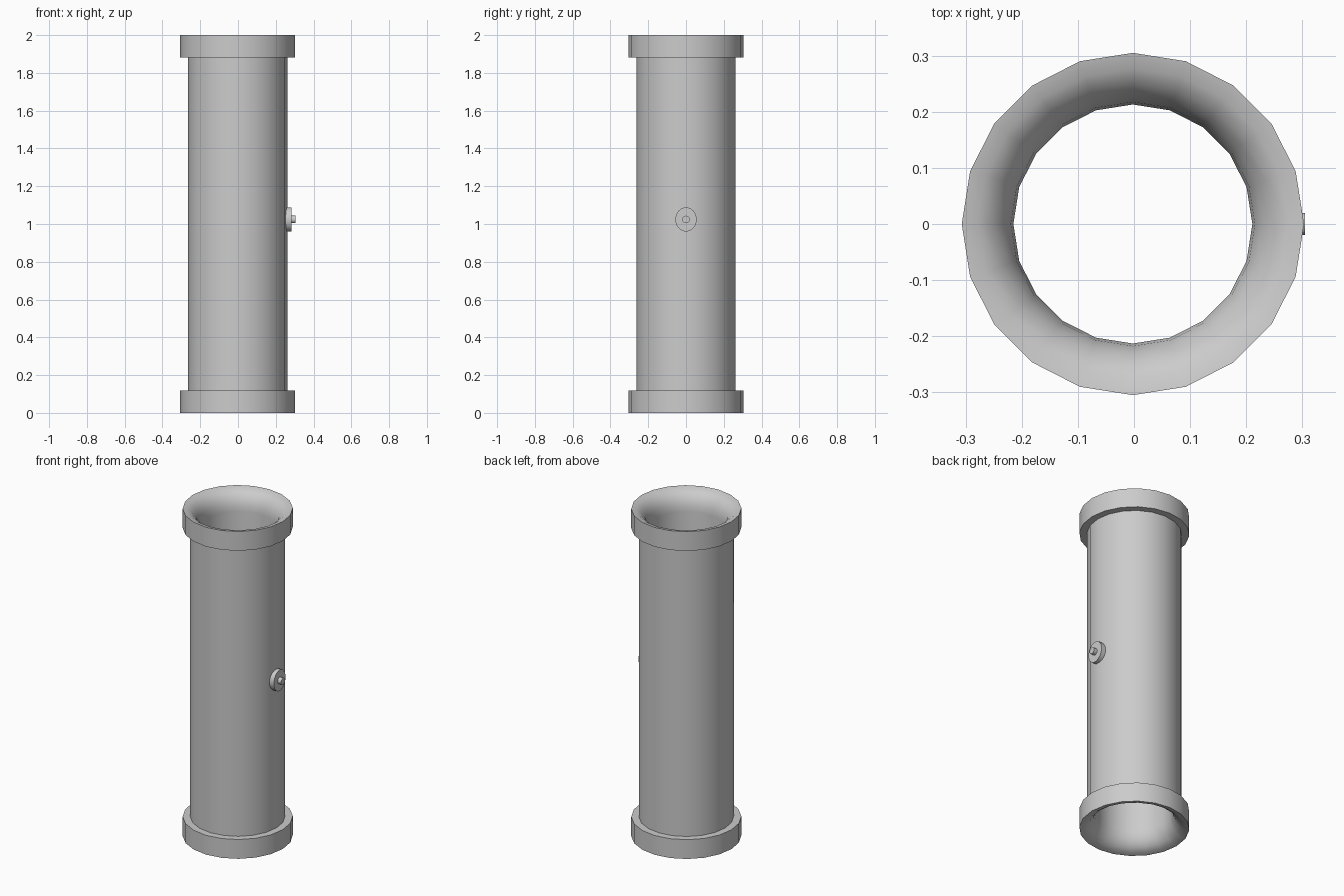
import bpy, bmesh, math
from mathutils import Matrix

if "Cube" in bpy.data.objects:
    bpy.data.objects.remove(bpy.data.objects["Cube"])

SIDES = 20
CX = -0.002


def finish(bm, name):
    bmesh.ops.remove_doubles(bm, verts=bm.verts, dist=1e-5)
    bmesh.ops.recalc_face_normals(bm, faces=bm.faces)
    mesh = bpy.data.meshes.new(name)
    bm.to_mesh(mesh)
    bm.free()
    obj = bpy.data.objects.new(name, mesh)
    bpy.context.collection.objects.link(obj)
    bpy.ops.object.select_all(action='DESELECT')
    obj.select_set(True)
    bpy.context.view_layer.objects.active = obj
    bpy.ops.object.shade_smooth_by_angle(angle=math.radians(35))
    return obj


def lathe(name, profile):
    """Revolve a closed (radius, z) outline around the pipe axis."""
    bm = bmesh.new()
    rings = []
    for r, z in profile:
        rings.append([bm.verts.new((CX + r * math.cos(math.tau * i / SIDES),
                                    r * math.sin(math.tau * i / SIDES), z))
                      for i in range(SIDES)])
    for k, a in enumerate(rings):
        b = rings[(k + 1) % len(rings)]
        for i in range(SIDES):
            j = (i + 1) % SIDES
            bm.faces.new((a[i], a[j], b[j], b[i]))
    return finish(bm, name)


def stud(name, x0, x1, ry, rz, sides):
    """Elliptical disc lying along x on the side of the pipe."""
    bm = bmesh.new()
    mat = (Matrix.Translation(((x0 + x1) / 2, 0, 1.024))
           @ Matrix.Diagonal((1, ry, rz, 1)) @ Matrix.Rotation(math.pi / 2, 4, 'Y'))
    bmesh.ops.create_cone(bm, cap_ends=True, segments=sides, radius1=1,
                          radius2=1, depth=x1 - x0, matrix=mat)
    return finish(bm, name)


# Outline of one half: rounded lip, flange, then outer wall
R, BORE, WALL, T = 0.305, 0.213, 0.263, 0.118
lip = [(R - (R - BORE) * math.sin(a), T * (1 - math.cos(a)))
       for a in (math.pi / 2 * k / 5 for k in range(5, -1, -1))]
half = lip + [(R, T), (WALL, T)]

# Hollow pipe with a flange at each end
lathe("flanged_pipe", half + [(r, 2 - z) for r, z in reversed(half)])

# Small fitting on the right side
stud("fitting_disc", 0.25, 0.282, 0.056, 0.064, 24)
stud("fitting_pin", 0.275, 0.305, 0.02, 0.02, 16)
